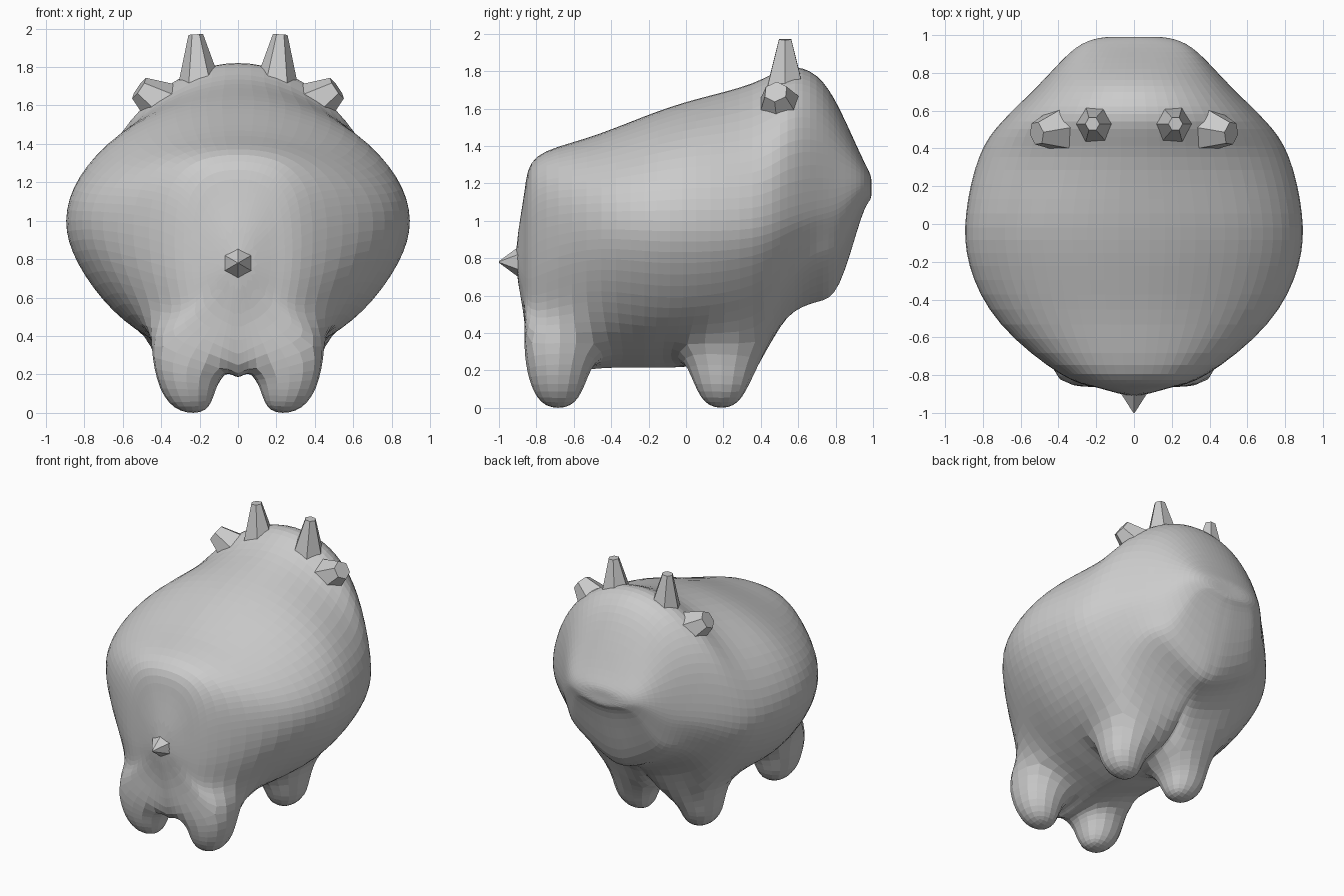
import bpy, bmesh
from math import sin, cos, asin, pi
from mathutils import Vector

if "Cube" in bpy.data.objects:
    bpy.data.objects.remove(bpy.data.objects["Cube"])

# body stations along y: y, bottom z, top z, half width, z of widest point, top power, bottom power
STATIONS = [
    (-0.86, 0.46, 1.16, 0.21, 0.83, 2.4, 2.4),
    (-0.80, 0.20, 1.345, 0.38, 0.95, 2.6, 2.4),
    (-0.53, 0.21, 1.44, 0.71, 1.00, 2.0, 1.75),
    (-0.22, 0.22, 1.56, 0.87, 1.00, 1.9, 1.7),
    (0.05, 0.22, 1.65, 0.89, 1.00, 1.9, 1.7),
    (0.36, 0.32, 1.735, 0.82, 1.01, 1.75, 1.75),
    (0.54, 0.49, 1.82, 0.70, 1.06, 2.0, 1.85),
    (0.70, 0.575, 1.775, 0.54, 1.10, 2.1, 1.9),
    (0.82, 0.66, 1.60, 0.425, 1.13, 2.1, 2.0),
    (0.935, 1.02, 1.35, 0.305, 1.19, 2.1, 2.1),
    (0.985, 1.11, 1.25, 0.18, 1.18, 2.1, 2.1),
]
HALF = 10
RING = 2 * (HALF - 1)


def half_section(y, zb, zt, w, zw, pt, pb):
    """Right half of a cross-section, from bottom centre to top centre."""
    def ang(x):
        return asin(min(1, x / w) ** (pb / 2))
    a2 = ang(min(0.39, 0.72 * w))
    lower = [0, ang(min(0.09, 0.25 * w))] + [a2 + (pi / 2 - a2) * k / 3 for k in range(4)]
    pts = [Vector((w * sin(a) ** (2 / pb), y, zw - (zw - zb) * max(0, cos(a)) ** (2 / pb)))
           for a in lower]
    for k in range(1, 4):
        b = pi / 2 * k / 4
        pts.append(Vector((w * cos(b) ** (2 / pt), y, zw + (zt - zw) * sin(b) ** (2 / pt))))
    pts.append(Vector((0, y, zt)))
    return pts


def body_cage():
    bm = bmesh.new()
    rings = []
    for s in STATIONS:
        h = half_section(*s)
        full = h + [Vector((-p.x, p.y, p.z)) for p in h[-2:0:-1]]
        rings.append([bm.verts.new(p) for p in full])
    faces = {}
    for i in range(len(rings) - 1):
        for j in range(RING):
            k = (j + 1) % RING
            faces[i, j] = bm.faces.new((rings[i][j], rings[i + 1][j], rings[i + 1][k], rings[i][k]))
    # rump and muzzle caps
    for ring, y, z in ((rings[0], -0.915, 0.79), (rings[-1], 0.99, 1.18)):
        c = bm.verts.new((0, y, z))
        for j in range(RING):
            bm.faces.new((ring[j], ring[(j + 1) % RING], c))
    # legs pulled down out of flared roots in the belly
    for i, cy, back, front in ((1, -0.685, -0.83, -0.49), (4, 0.19, 0.0, 0.375)):
        for j, side in ((1, 1), (RING - 2, -1)):
            f = faces[i, j]
            mid = f.calc_center_median()
            for v in f.verts:
                outer = abs(v.co.x) > abs(mid.x)
                v.co = (side * (0.41 if outer else 0.09),
                        front if v.co.y > mid.y else back, 0.35 if outer else 0.23)
            for cx, r, z in ((0.262, 0.122, 0.13), (0.235, 0.062, 0.025)):
                f = bmesh.ops.extrude_discrete_faces(bm, faces=[f])["faces"][0]
                mid = f.calc_center_median()
                for v in f.verts:
                    sx = 1 if v.co.x > mid.x else -1
                    sy = 1 if v.co.y > mid.y else -1
                    v.co = (side * cx + sx * r, cy + sy * r, z)
    bmesh.ops.recalc_face_normals(bm, faces=bm.faces)
    me = bpy.data.meshes.new("body")
    bm.to_mesh(me)
    bm.free()
    ob = bpy.data.objects.new("body", me)
    bpy.context.collection.objects.link(ob)
    return ob


body = body_cage()
sub = body.modifiers.new("subdivision", 'SUBSURF')
sub.levels = sub.render_levels = 2


def evaluated():
    body.data.update()
    bpy.context.view_layer.update()
    return body.evaluated_get(bpy.context.evaluated_depsgraph_get())


# push the cage out so the smoothed surface passes near the section points
target = [v.co.copy() for v in body.data.vertices]
for _ in range(3):
    ev = evaluated()
    got = [ev.data.vertices[i].co.copy() for i in range(len(target))]
    for v, t, g in zip(body.data.vertices, target, got):
        # feet are left softer so they do not swell
        v.co += (0.4 if t.z < 0.15 else 0.7) * (t - g)
    body.data.update_tag()

# stand the feet on the ground
low = min(v.co.z for v in evaluated().data.vertices)
for v in body.data.vertices:
    if v.co.z < 0.13:
        v.co.z -= low


def spike(name, base, tip, r1, r2, sides=6):
    """Low-poly tapered spike between two points."""
    base, tip = Vector(base), Vector(tip)
    d = tip - base
    bm = bmesh.new()
    bmesh.ops.create_cone(bm, cap_ends=True, segments=sides, radius1=r1, radius2=r2, depth=d.length)
    me = bpy.data.meshes.new(name)
    bm.to_mesh(me)
    bm.free()
    ob = bpy.data.objects.new(name, me)
    ob.rotation_mode = 'QUATERNION'
    ob.rotation_quaternion = d.to_track_quat('Z', 'Y')
    ob.location = (base + tip) / 2
    bpy.context.collection.objects.link(ob)


# horns and ears on both sides, tail at the rear
for s, label in ((1, "right"), (-1, "left")):
    spike("horn_" + label, (s * 0.20, 0.53, 1.70), (s * 0.22, 0.53, 1.97), 0.115, 0.038)
    spike("ear_" + label, (s * 0.34, 0.51, 1.57), (s * 0.515, 0.48, 1.69), 0.15, 0.065)
spike("tail", (0, -0.87, 0.78), (0, -1.0, 0.78), 0.10, 0.004)
